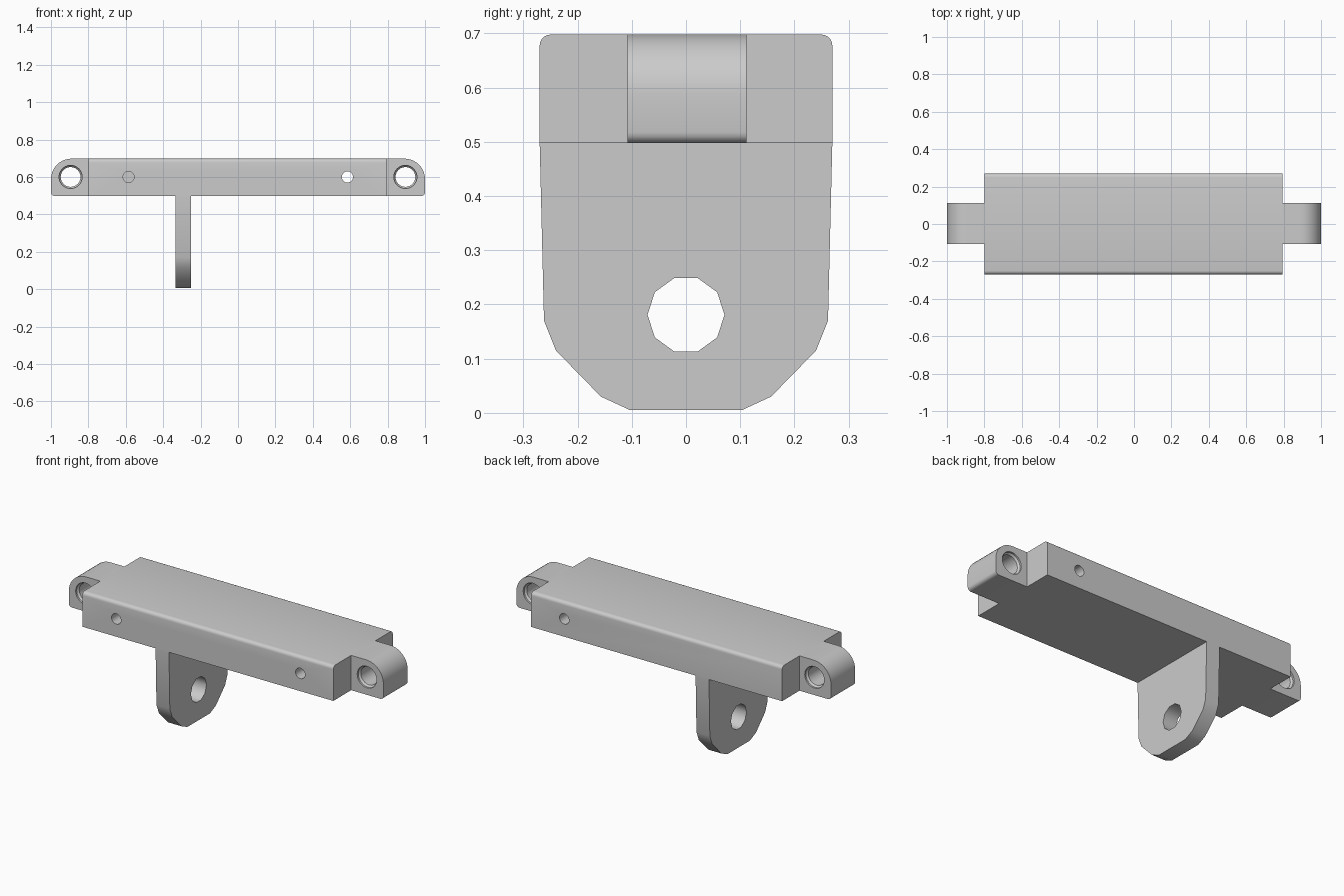
import bpy, bmesh
from math import sin, cos, pi, radians

if "Cube" in bpy.data.objects:
    bpy.data.objects.remove(bpy.data.objects["Cube"])

Z0, Z1 = 0.498, 0.698     # bar bottom and top
ZH = 0.6                  # height of the cross holes


def arc(cx, cy, r, a0, a1, n):
    """Points along an arc, angles in degrees."""
    return [(cx + r * cos(radians(a0 + (a1 - a0) * i / n)),
             cy + r * sin(radians(a0 + (a1 - a0) * i / n))) for i in range(n + 1)]


def loft(name, rings):
    """Closed solid through equal-length rings of 3D points."""
    bm = bmesh.new()
    vs = [[bm.verts.new(p) for p in ring] for ring in rings]
    n = len(vs[0])
    for a, b in zip(vs, vs[1:]):
        for i in range(n):
            j = (i + 1) % n
            bm.faces.new((a[i], a[j], b[j], b[i]))
    bm.faces.new(vs[0][::-1])
    bm.faces.new(vs[-1])
    bmesh.ops.recalc_face_normals(bm, faces=bm.faces)
    me = bpy.data.meshes.new(name)
    bm.to_mesh(me)
    bm.free()
    ob = bpy.data.objects.new(name, me)
    bpy.context.collection.objects.link(ob)
    return ob


def extrude_x(name, yz, x0, x1):
    return loft(name, [[(x, y, z) for y, z in yz] for x in (x0, x1)])


def extrude_y(name, xz, y0, y1):
    return loft(name, [[(x, y, z) for x, z in xz] for y in (y0, y1)])


def bore_y(name, x, stations, n=24):
    """Turned cutter along y from (y, radius) stations."""
    return loft(name, [[(px, y, pz) for px, pz in arc(x, ZH, r, 0, 360, n)[:-1]]
                       for y, r in stations])


def finish(ob, cutters, angle):
    """Cut the holes, drop the cutters, shade."""
    bpy.ops.object.select_all(action='DESELECT')
    bpy.context.view_layer.objects.active = ob
    ob.select_set(True)
    for c in cutters:
        c.hide_render = True
        m = ob.modifiers.new("hole", 'BOOLEAN')
        m.operation, m.solver, m.object = 'DIFFERENCE', 'EXACT', c
        bpy.ops.object.modifier_apply(modifier=m.name)
        bpy.data.objects.remove(c)
    bpy.ops.object.shade_smooth_by_angle(angle=radians(angle))


# Main bar with rounded top edges, one through hole and one blind hole
r = 0.02
section = ([(-0.27, Z0), (0.27, Z0)] + arc(0.27 - r, Z1 - r, r, 0, 90, 5)
           + arc(-0.27 + r, Z1 - r, r, 90, 180, 5))
bar = extrude_x("bar", section, -0.8, 0.795)
finish(bar, [bore_y("through_cutter", 0.585, [(-0.4, 0.03), (0.4, 0.03)]),
             bore_y("blind_cutter", -0.585, [(-0.4, 0.03), (0.0, 0.03)])], 30)

# Hinge lugs on both ends, with countersunk bores
for side, s, inner in (("left", -1, 0.8), ("right", 1, 0.795)):
    prof = ([(inner, Z0)] + arc(0.98, Z0 + 0.02, 0.02, -90, 0, 4)
            + arc(0.89, Z1 - 0.11, 0.11, 0, 90, 10) + [(inner, Z1)])
    lug = extrude_y(side + "_lug", [(s * x, z) for x, z in prof], -0.108, 0.112)
    bore = bore_y("lug_cutter", s * 0.895,
                  [(-0.13, 0.062), (-0.098, 0.062), (-0.088, 0.053),
                   (0.092, 0.053), (0.102, 0.062), (0.13, 0.062)])
    finish(lug, [bore], 30)

# Hanging tab with rounded foot and a ten-sided hole
half = [(0.103, 0.005), (0.157, 0.03), (0.24, 0.115), (0.262, 0.17), (0.27, Z0)]
tab = extrude_x("hanging_tab", half + [(-y, z) for y, z in half[::-1]], -0.335, -0.25)
hole = extrude_x("tab_cutter", arc(0, 0.181, 0.071, 0, 360, 10)[:-1], -0.5, 0.0)
finish(tab, [hole], 40)
